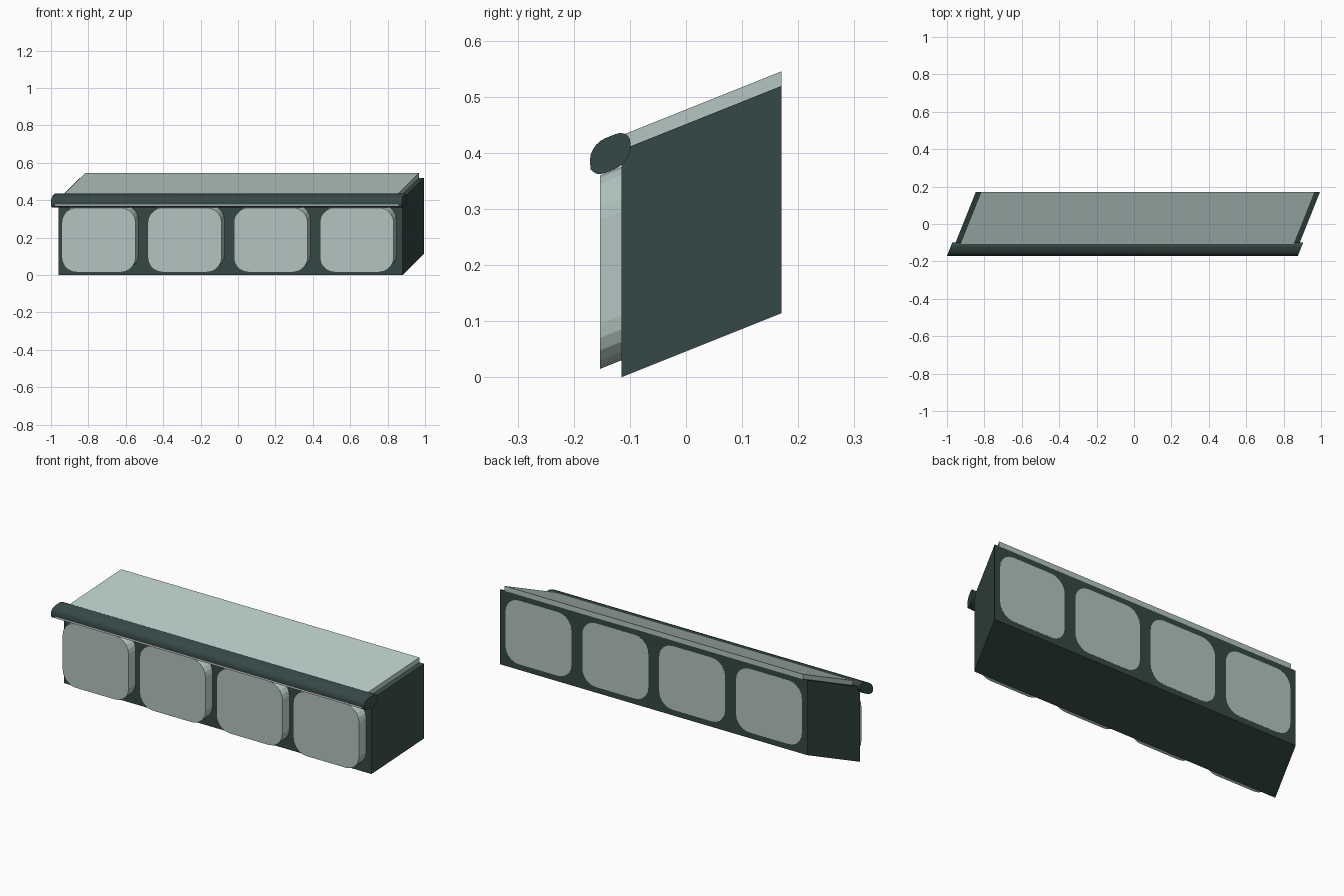
import bpy, bmesh, math

if "Cube" in bpy.data.objects:
    bpy.data.objects.remove(bpy.data.objects["Cube"])

SHEAR = 0.4            # everything leans right and up as it goes back
FRONT, BACK = -0.115, 0.17
MID = -0.04            # centre in x on the front plane
CELL, HEIGHT = 0.46, 0.405


def material(name, rgb):
    m = bpy.data.materials.new(name)
    m.diffuse_color = (*rgb, 1)
    m.use_nodes = True
    m.node_tree.nodes["Principled BSDF"].inputs["Base Color"].default_value = m.diffuse_color
    return m


dark = material("dark_green", (0.035, 0.065, 0.06))
pale = material("pale_green", (0.45, 0.56, 0.53))
white = material("white", (0.85, 0.88, 0.87))


def rounded(ca, cb, wa, wb, r=0, n=5):
    """Rounded rectangle outline as 2D points."""
    if r == 0:
        return [(ca + s * wa / 2, cb + t * wb / 2) for s, t in ((1, 1), (-1, 1), (-1, -1), (1, -1))]
    pts = []
    for k, (s, t) in enumerate(((1, 1), (-1, 1), (-1, -1), (1, -1))):
        for i in range(n + 1):
            a = math.pi / 2 * (k + i / n)
            pts.append((ca + s * (wa / 2 - r) + r * math.cos(a),
                        cb + t * (wb / 2 - r) + r * math.sin(a)))
    return pts


def prism(name, outline, axis, lo, hi, mat, smooth=False):
    """Extrude an outline along x or y, then shear it."""
    bm = bmesh.new()

    def ring(d):
        out = []
        for a, b in outline:
            x, y, z = (d, a, b) if axis == 'x' else (a, d, b)
            k = SHEAR * (y - FRONT)
            out.append(bm.verts.new((x + k, y, z + k)))
        return out

    r0, r1 = ring(lo), ring(hi)
    n = len(outline)
    bm.faces.new(r0)
    bm.faces.new(r1[::-1])
    for i in range(n):
        bm.faces.new((r0[i], r1[i], r1[(i + 1) % n], r0[(i + 1) % n]))
    bmesh.ops.recalc_face_normals(bm, faces=bm.faces)
    me = bpy.data.meshes.new(name)
    bm.to_mesh(me)
    bm.free()
    me.materials.append(mat)
    ob = bpy.data.objects.new(name, me)
    bpy.context.collection.objects.link(ob)
    if smooth:
        bpy.ops.object.select_all(action='DESELECT')
        ob.select_set(True)
        bpy.context.view_layer.objects.active = ob
        bpy.ops.object.shade_smooth_by_angle(angle=math.radians(35))
    return ob


# Four cabinet cells, each with a rounded block running through it
for i in range(4):
    cx = MID + (i - 1.5) * CELL
    prism(f"cabinet_cell_{i + 1}", rounded(cx, HEIGHT / 2, CELL, HEIGHT),
          'y', FRONT, BACK, dark)
    prism(f"rounded_door_{i + 1}", rounded(cx, HEIGHT / 2, 0.395, 0.345, 0.08),
          'y', -0.153, BACK + 0.0002, pale)

# Worktop slab
prism("top_slab", rounded(MID, HEIGHT + 0.0125, 1.785, 0.027), 'y', FRONT, BACK, pale)

# Rounded front rail with a thin bright strip
prism("front_rail", rounded(-0.135, 0.4065, 0.072, 0.062, 0.027),
      'x', MID - 0.938, MID + 0.938, dark, smooth=True)
prism("rail_strip", rounded(-0.165, 0.3955, 0.011, 0.01),
      'x', MID - 0.915, MID + 0.92, white)
